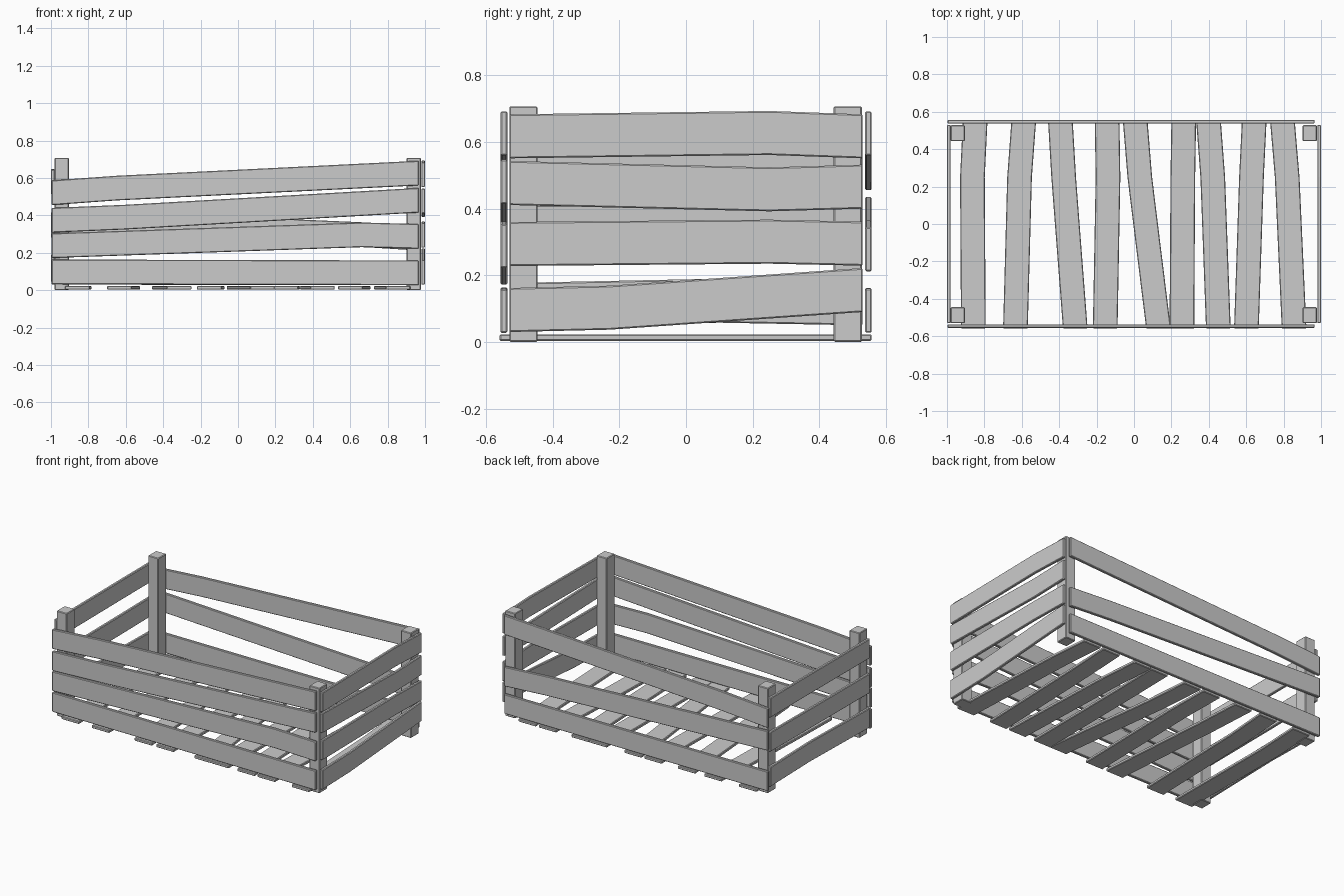
import bpy, bmesh
from mathutils import Vector

cube = bpy.data.objects.get("Cube")
if cube:
    bpy.data.objects.remove(cube, do_unlink=True)

# One plain grey for all the timber
wood = bpy.data.materials.new("grey_wood")
wood.use_nodes = True
grey = (0.6, 0.6, 0.6, 1)
wood.diffuse_color = grey
wood.node_tree.nodes["Principled BSDF"].inputs["Base Color"].default_value = grey

WIDTH = 0.132
THICK = 0.02


def plank(name, path, across, depth, bevel=0.004):
    """Sweep a rectangle (edge vectors across and depth) along a path of corners."""
    across, depth = Vector(across), Vector(depth)
    bm = bmesh.new()
    rings = []
    for p in path:
        p = Vector(p)
        corners = (p, p + across, p + across + depth, p + depth)
        rings.append([bm.verts.new(c) for c in corners])
    for a, b in zip(rings, rings[1:]):
        for i in range(4):
            j = (i + 1) % 4
            bm.faces.new((a[i], a[j], b[j], b[i]))
    bm.faces.new(rings[0])
    bm.faces.new(rings[-1])
    bmesh.ops.recalc_face_normals(bm, faces=bm.faces)
    mesh = bpy.data.meshes.new(name)
    bm.to_mesh(mesh)
    bm.free()
    mesh.materials.append(wood)
    obj = bpy.data.objects.new(name, mesh)
    bpy.context.collection.objects.link(obj)
    mod = obj.modifiers.new("worn_edges", "BEVEL")
    mod.width = bevel
    mod.segments = 1
    mod.limit_method = "ANGLE"
    return obj


# Corner posts
for xname, x in (("right", -0.98), ("left", 0.902)):
    for yname, y in (("front", -0.53), ("back", 0.443)):
        plank(f"{yname}_{xname}_post", [(x, y, 0), (x, y, 0.707)],
              (0.076, 0, 0), (0, 0.085, 0))

# Long boards: lower edge at the -x end, at the bend, at the +x end; bend position
front = [(0.032, 0.030, 0.027, -0.1), (0.172, 0.230, 0.222, 0.66),
         (0.308, 0.325, 0.415, -0.6), (0.455, 0.480, 0.560, -0.65)]
back = [(0.030, 0.028, 0.028, 0.2), (0.303, 0.232, 0.212, 0.65),
        (0.455, 0.480, 0.560, -0.65)]
for side, y, rows in (("front", -0.556, front), ("back", 0.537, back)):
    for n, (z0, z1, z2, bend) in enumerate(rows, 1):
        plank(f"{side}_board_{n}", [(-0.997, y, z0), (bend, y, z1), (0.966, y, z2)],
              (0, 0, WIDTH), (0, THICK, 0))

# End boards: lower edge at the front, at the bend, at the back; bend position
left = [(0.030, 0.037, 0.090, -0.23), (0.228, 0.235, 0.229, 0.25),
        (0.411, 0.392, 0.400, 0.25), (0.551, 0.561, 0.551, 0.25)]
right = [(0.045, 0.058, 0.050, 0.1), (0.278, 0.282, 0.285, 0.2),
         (0.512, 0.515, 0.515, 0.2)]
for side, x, rows in (("left", 0.98, left), ("right", -1.0, right)):
    for n, (z0, z1, z2, bend) in enumerate(rows, 1):
        plank(f"{side}_board_{n}", [(x, -0.53, z0), (x, bend, z1), (x, 0.53, z2)],
              (0, 0, WIDTH), (THICK, 0, 0))

# Floor slats: low-x edge at the front, at the bend, at the back
slats = [(-0.925, -0.93, -0.915), (-0.70, -0.678, -0.655), (-0.38, -0.442, -0.46),
         (-0.22, -0.205, -0.21), (0.065, -0.035, -0.06), (0.19, 0.195, 0.20),
         (0.385, 0.355, 0.332), (0.535, 0.562, 0.577), (0.79, 0.753, 0.727)]
for n, (x0, x1, x2) in enumerate(slats, 1):
    plank(f"floor_slat_{n}", [(x0, -0.559, 0.003), (x1, 0.25, 0.003), (x2, 0.557, 0.003)],
          (WIDTH, 0, 0), (0, 0, THICK))
